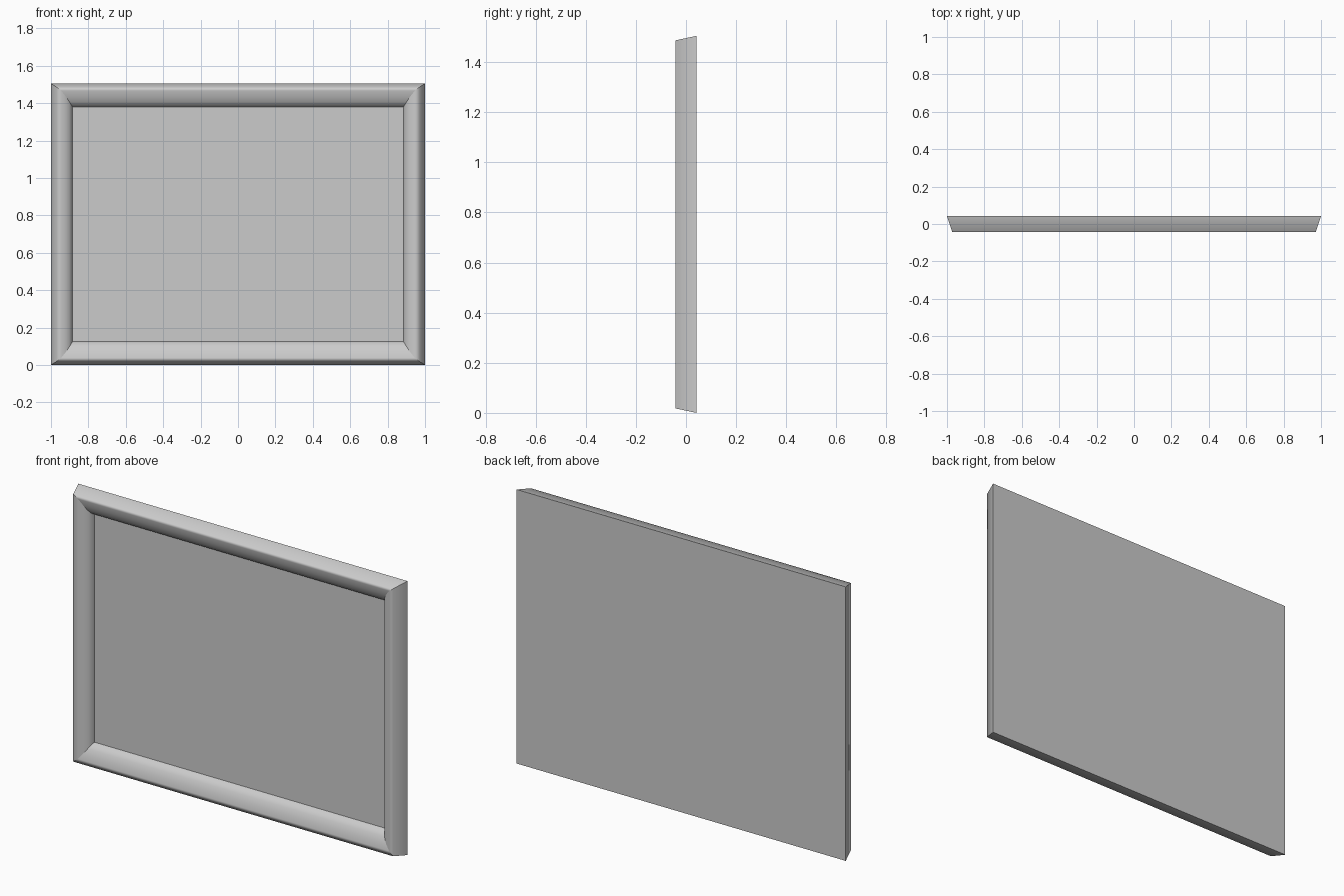
import bpy
import bmesh
import math

cube = bpy.data.objects.get("Cube")
if cube:
    bpy.data.objects.remove(cube, do_unlink=True)

HALF_WIDTH, HEIGHT = 1.0, 1.505
BACK, FRONT, PANEL = 0.042, -0.042, 0.018

grey = bpy.data.materials.new("plain grey")
grey.use_nodes = True
colour = (0.6, 0.6, 0.6, 1.0)
grey.diffuse_color = colour
grey.node_tree.nodes["Principled BSDF"].inputs["Base Color"].default_value = colour


def make_object(name, bm):
    bmesh.ops.recalc_face_normals(bm, faces=bm.faces)
    mesh = bpy.data.meshes.new(name)
    bm.to_mesh(mesh)
    bm.free()
    mesh.materials.append(grey)
    obj = bpy.data.objects.new(name, mesh)
    bpy.context.collection.objects.link(obj)
    return obj


def ring(bm, inset_x, inset_z, y):
    """Rectangle of four corners, inset from the outer edge."""
    x, low, high = HALF_WIDTH - inset_x, inset_z, HEIGHT - inset_z
    return [bm.verts.new((px, y, pz))
            for px, pz in ((-x, low), (x, low), (x, high), (-x, high))]


# Moulding profile: slanted outer wall, then a rounded front falling to the panel
STEPS = 5
profile = [(0.0, 0.0, BACK)]
for i in range(STEPS + 1):
    a = math.pi / 2 * i / STEPS
    s = math.sin(a)
    profile.append((0.028 + 0.087 * s,
                    0.018 + 0.107 * s ** 1.4,
                    PANEL + (FRONT - PANEL) * math.cos(a)))

# Frame with mitred corners, a flat backing and the recessed picture panel
bm = bmesh.new()
rings = [ring(bm, *point) for point in profile]
for outer, inner in zip(rings, rings[1:]):
    for i in range(4):
        j = (i + 1) % 4
        bm.faces.new((outer[i], outer[j], inner[j], inner[i])).smooth = True
        bm.edges.get((outer[i], inner[i])).smooth = False
for loop in (rings[0], rings[-1]):
    bm.faces.new(loop)
    for i in range(4):
        bm.edges.get((loop[i], loop[(i + 1) % 4])).smooth = False
make_object("picture_frame", bm)
